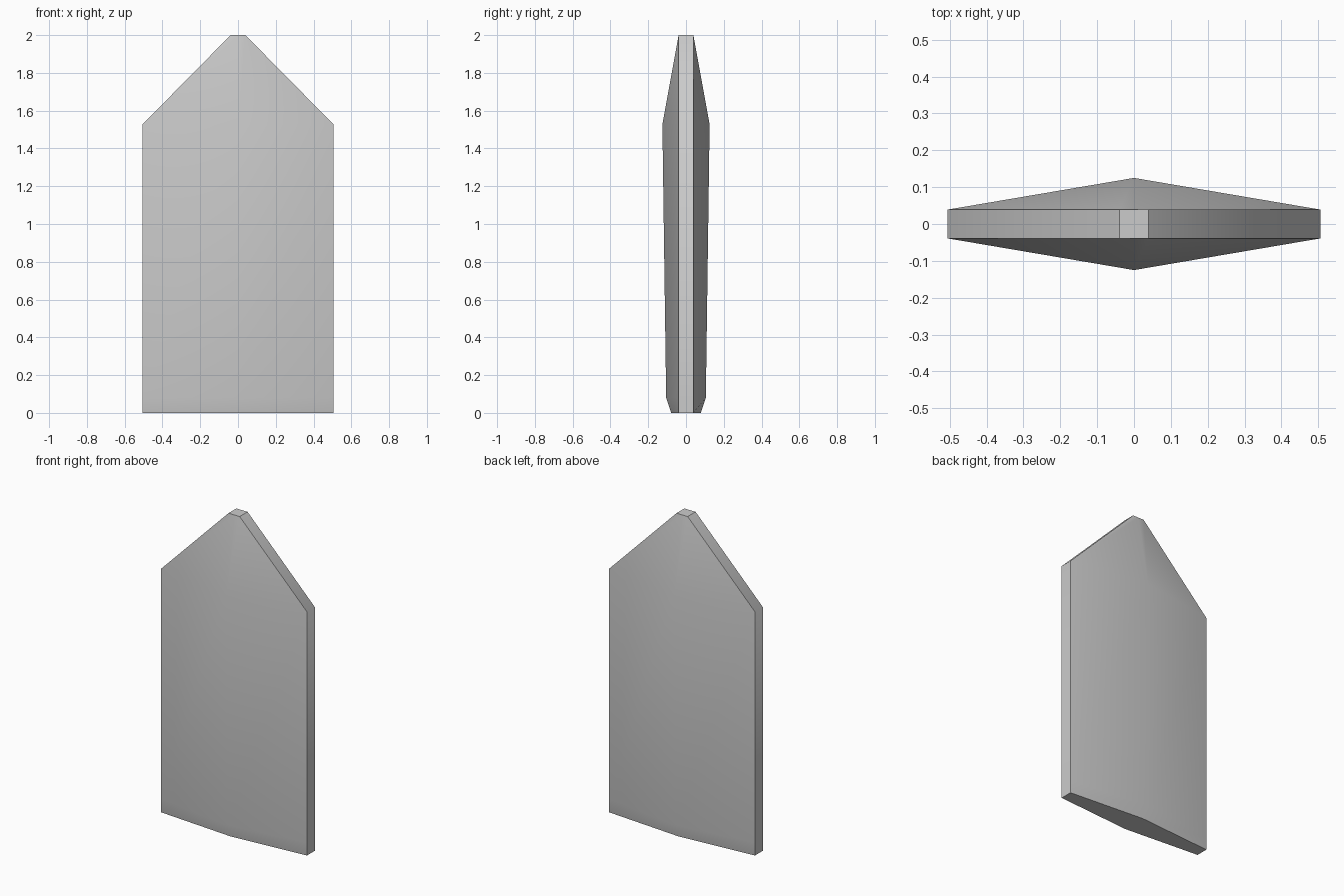
import bpy, bmesh
from math import radians

if "Cube" in bpy.data.objects:
    bpy.data.objects.remove(bpy.data.objects["Cube"])

# Hexagonal cross-sections: height, half width, rim half depth, ridge half depth
SECTIONS = [
    (0.00, 0.506, 0.039, 0.078),
    (0.08, 0.506, 0.039, 0.105),
    (1.527, 0.506, 0.039, 0.125),
    (2.00, 0.039, 0.039, 0.039),
]

bm = bmesh.new()
rings = []
for z, w, rim, ridge in SECTIONS:
    outline = [(-w, -rim), (0, -ridge), (w, -rim), (w, rim), (0, ridge), (-w, rim)]
    rings.append([bm.verts.new((x, y, z)) for x, y in outline])

# Skin between sections, then close both ends
for low, high in zip(rings, rings[1:]):
    for i in range(6):
        j = (i + 1) % 6
        bm.faces.new((low[i], low[j], high[j], high[i]))
bm.faces.new(rings[0][::-1])
bm.faces.new(rings[-1])
bmesh.ops.recalc_face_normals(bm, faces=bm.faces)

mesh = bpy.data.meshes.new("pointed_panel")
bm.to_mesh(mesh)
bm.free()
panel = bpy.data.objects.new("pointed_panel", mesh)
bpy.context.collection.objects.link(panel)

# Soft ridge and shoulders, sharp rim and end caps
bpy.context.view_layer.objects.active = panel
panel.select_set(True)
bpy.ops.object.shade_smooth_by_angle(angle=radians(45))
